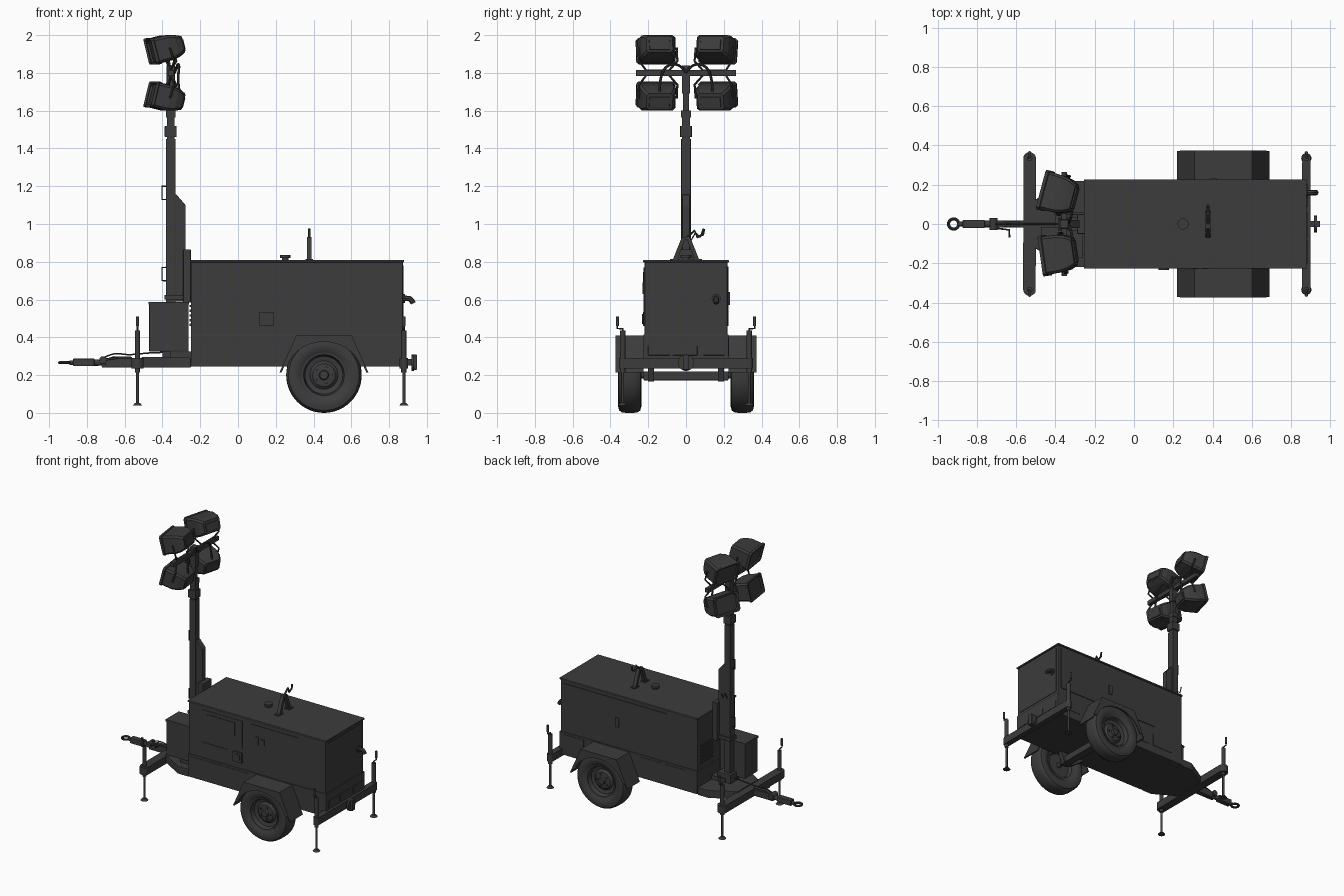
import bpy, bmesh
from math import sin, cos, pi, radians
from mathutils import Vector, Matrix

DARK = bpy.data.materials.new("dark_grey")
DARK.diffuse_color = (0.045, 0.045, 0.045, 1)


def finish(name, bm, bevel=0, smooth=False):
    bmesh.ops.recalc_face_normals(bm, faces=bm.faces[:])
    me = bpy.data.meshes.new(name)
    bm.to_mesh(me)
    bm.free()
    ob = bpy.data.objects.new(name, me)
    bpy.context.collection.objects.link(ob)
    me.materials.append(DARK)
    if bevel:
        m = ob.modifiers.new("bevel", 'BEVEL')
        m.width, m.segments = bevel, 2
    if smooth:
        bpy.ops.object.select_all(action='DESELECT')
        ob.select_set(True)
        bpy.context.view_layer.objects.active = ob
        bpy.ops.object.shade_smooth_by_angle(angle=radians(35))
    return ob


def box(name, x0, x1, y0, y1, z0, z1, bevel=0):
    bm = bmesh.new()
    bmesh.ops.create_cube(bm, size=1)
    for v in bm.verts:
        v.co = Vector(((x0 + x1) / 2 + v.co.x * (x1 - x0), (y0 + y1) / 2 + v.co.y * (y1 - y0),
                       (z0 + z1) / 2 + v.co.z * (z1 - z0)))
    return finish(name, bm, bevel)


def prism(name, pts, axis, a, b, bevel=0):
    # outline in the plane across the axis, extruded from a to b
    put = {'x': lambda p, t: (t, p[0], p[1]), 'y': lambda p, t: (p[0], t, p[1]),
           'z': lambda p, t: (p[0], p[1], t)}[axis]
    bm = bmesh.new()
    f = bm.faces.new([bm.verts.new(put(p, a)) for p in pts])
    ext = bmesh.ops.extrude_face_region(bm, geom=[f])['geom']
    bmesh.ops.translate(bm, vec=put((0, 0), b - a), verts=[g for g in ext if isinstance(g, bmesh.types.BMVert)])
    return finish(name, bm, bevel)


def cyl(name, p0, p1, r, r2=None, n=20):
    p0, p1 = Vector(p0), Vector(p1)
    d = p1 - p0
    bm = bmesh.new()
    mat = Matrix.Translation((p0 + p1) / 2) @ d.to_track_quat('Z', 'Y').to_matrix().to_4x4()
    bmesh.ops.create_cone(bm, cap_ends=True, segments=n, radius1=r, radius2=r if r2 is None else r2,
                          depth=d.length, matrix=mat)
    return finish(name, bm, smooth=True)


def tube(name, pts, r, curved=False):
    cu = bpy.data.curves.new(name, 'CURVE')
    cu.dimensions, cu.bevel_depth, cu.bevel_resolution, cu.use_fill_caps = '3D', r, 2, True
    sp = cu.splines.new('NURBS' if curved else 'POLY')
    sp.points.add(len(pts) - 1)
    for q, p in zip(sp.points, pts):
        q.co = (*p, 1)
    if curved:
        sp.use_endpoint_u, sp.order_u = True, 3
    ob = bpy.data.objects.new(name, cu)
    bpy.context.collection.objects.link(ob)
    bpy.ops.object.select_all(action='DESELECT')
    ob.select_set(True)
    bpy.context.view_layer.objects.active = ob
    cu.materials.append(DARK)
    bpy.ops.object.convert(target='MESH')
    bpy.ops.object.shade_smooth_by_angle(angle=radians(40))


def lathe(name, profile, centre, axis, n=48, closed=False):
    # profile of (radius, offset along axis)
    bm = bmesh.new()
    ax = Vector(axis)
    side = ax.orthogonal().normalized()
    vs = [bm.verts.new(Vector(centre) + side * r + ax * o) for r, o in profile]
    es = [bm.edges.new(e) for e in zip(vs, vs[1:] + (vs[:1] if closed else []))]
    bmesh.ops.spin(bm, geom=vs + es, cent=centre, axis=ax, angle=2 * pi, steps=n, use_merge=True)
    bmesh.ops.remove_doubles(bm, verts=bm.verts[:], dist=1e-5)
    return finish(name, bm, smooth=True)


# cabinet, sill and lid
box("cabinet", -0.25, 0.873, -0.22, 0.22, 0.41, 0.80, 0.006)
box("cabinet_lid", -0.255, 0.88, -0.227, 0.227, 0.797, 0.81, 0.004)
box("chassis_sill", -0.25, 0.88, -0.225, 0.225, 0.245, 0.415, 0.004)
prism("tow_frame", [(-0.25, -0.22), (-0.34, -0.22), (-0.51, -0.12), (-0.51, 0.12), (-0.34, 0.22), (-0.25, 0.22)],
      'z', 0.24, 0.297, 0.004)

# front side: control panel, socket, door, sill hatches
F = -0.22
for n, x0, x1, z0, z1, t in [("control_panel", -0.14, 0.19, 0.57, 0.77, 0.003), ("control_window", -0.1, 0.13, 0.645, 0.745, 0.007),
                             ("lower_slot_panel", -0.14, 0.07, 0.465, 0.53, 0.004), ("socket_plate", 0.115, 0.19, 0.46, 0.535, 0.008),
                             ("front_door", 0.265, 0.655, 0.47, 0.77, 0.004), ("door_latch", 0.30, 0.325, 0.63, 0.69, 0.010),
                             ("door_handle", 0.35, 0.375, 0.64, 0.68, 0.010), ("sill_hatch_a", -0.24, -0.165, 0.305, 0.40, 0.008),
                             ("sill_hatch_b", -0.155, 0.035, 0.305, 0.40, 0.008), ("sill_hatch_c", 0.05, 0.24, 0.305, 0.40, 0.008)]:
    box(n, x0, x1, F - t, F + 0.01, z0, z1)
cyl("socket", (0.152, F, 0.497), (0.152, F - 0.014, 0.497), 0.026)
# back side door and latch
box("back_door", 0.0, 0.85, 0.21, 0.225, 0.46, 0.775)
box("back_door_latch", 0.39, 0.42, 0.22, 0.233, 0.57, 0.64, 0.003)
for x in (-0.155, 0.05, 0.68):
    box("back_sill_hatch", x, x + 0.17, 0.22, 0.228, 0.305, 0.40)
# rear end: panel, lamps, exhaust
box("rear_panel", 0.87, 0.876, -0.195, 0.2, 0.435, 0.78)
for y0, y1 in [(-0.2, -0.085), (-0.07, 0.06), (0.09, 0.205)]:
    box("rear_light", 0.875, 0.885, y0, y1, 0.305, 0.355, 0.002)
tube("exhaust_pipe", [(0.86, 0.16, 0.605), (0.90, 0.16, 0.608), (0.918, 0.16, 0.60), (0.928, 0.16, 0.58)], 0.014, True)
cyl("exhaust_flange", (0.87, 0.16, 0.605), (0.884, 0.16, 0.605), 0.024)
# louvres on the mast end
for i in range(6):
    box("louvre", -0.256, -0.245, 0.05, 0.19, 0.46 + i * 0.025, 0.472 + i * 0.025)

# filler cap and lifting frame on the roof
cyl("filler_neck", (0.25, 0, 0.80), (0.25, 0, 0.822), 0.018)
cyl("filler_cap", (0.25, 0, 0.82), (0.25, 0, 0.836), 0.028)
for s in (-1, 1):
    prism("lifting_frame_leg", [(s * 0.07, 0.81), (s * 0.045, 0.81), (s * 0.004, 0.925), (s * 0.022, 0.93)], 'x', 0.364, 0.39)
    box("lifting_frame_foot", 0.358, 0.396, s * 0.06 - 0.025, s * 0.06 + 0.025, 0.808, 0.816)
box("lifting_frame_top", 0.364, 0.39, -0.022, 0.022, 0.915, 0.932)
tube("lifting_hook", [(0.377, 0.0, 0.925), (0.377, 0.045, 0.965), (0.377, 0.06, 0.93), (0.377, 0.09, 0.945), (0.377, 0.095, 0.975)], 0.007)

# battery box and mast base
box("battery_box", -0.47, -0.262, -0.17, -0.02, 0.325, 0.583, 0.004)
box("battery_box_base", -0.36, -0.25, -0.16, 0.06, 0.295, 0.326)
box("battery_box_lid", -0.474, -0.26, -0.174, -0.016, 0.575, 0.588)

# telescopic mast
box("mast_outer", -0.381, -0.331, -0.026, 0.026, 0.29, 1.45, 0.003)
box("mast_collar", -0.388, -0.326, -0.031, 0.031, 1.46, 1.52, 0.003)
box("mast_middle", -0.377, -0.335, -0.022, 0.022, 1.44, 1.575, 0.002)
box("mast_collar_upper", -0.38, -0.332, -0.026, 0.026, 1.565, 1.60)
box("mast_inner", -0.371, -0.341, -0.015, 0.015, 1.58, 1.83)
prism("mast_support", [(-0.335, 0.59), (-0.278, 0.59), (-0.278, 1.10), (-0.325, 1.155), (-0.335, 1.155)], 'y', -0.02, 0.02, 0.002)
box("mast_bracket", -0.29, -0.25, -0.05, 0.05, 0.585, 0.865, 0.003)
box("mast_foot", -0.40, -0.29, -0.05, 0.05, 0.295, 0.36, 0.003)
box("mast_clamp", -0.388, -0.26, -0.034, 0.034, 0.60, 0.625)
for z in (0.70, 1.13):
    tube("mast_guide_loop", [(-0.375, 0.0, z), (-0.402, 0.0, z), (-0.402, 0.0, z + 0.07), (-0.375, 0.0, z + 0.07)], 0.004)
tube("mast_hand_crank", [(-0.355, 0.02, 0.90), (-0.355, 0.05, 0.955), (-0.355, 0.075, 0.93), (-0.355, 0.09, 0.97)], 0.004)

# lamp head
box("lamp_crossbar", -0.37, -0.342, -0.265, 0.265, 1.783, 1.815, 0.002)
box("lamp_head_block", -0.378, -0.334, -0.022, 0.022, 1.69, 1.84, 0.004)
RINGS = [(-0.078, 0.084, 0.054), (-0.088, 0.088, 0.057), (-0.09, 0.104, 0.07), (-0.074, 0.104, 0.07),
         (-0.07, 0.098, 0.066), (0.0, 0.096, 0.066), (0.04, 0.088, 0.058), (0.075, 0.07, 0.044)]
for s in (-1, 1):
    for up in (-1, 1):
        yaw = radians(-15 if s > 0 else 8)
        mat = (Matrix.Translation((-0.375, s * 0.15, 1.8 + up * 0.134)) @ Matrix.Rotation(yaw, 4, 'Z')
               @ Matrix.Rotation(radians(-14 * up), 4, 'Y'))
        bm = bmesh.new()
        loops = []
        for x, w, h in RINGS:
            c = 0.012
            corner = [(w - c, -h), (w, c - h), (w, h - c), (w - c, h), (c - w, h), (-w, h - c), (-w, c - h), (c - w, -h)]
            loops.append([bm.verts.new((x, y, z)) for y, z in corner])
        for a, b in zip(loops, loops[1:]):
            for i in range(8):
                bm.faces.new((a[i], a[i - 1], b[i - 1], b[i]))
        bm.faces.new(loops[0])
        bm.faces.new(loops[-1])
        finish("floodlight", bm).matrix_world = mat
        box("floodlight_ballast", 0.055, 0.083, -0.055, 0.055, -0.032, 0.025, 0.004).matrix_world = mat
        # yoke from the crossbar to both lamp sides
        sides = [mat @ Vector((0.0, k * 0.102, 0)) for k in (-1, 1)]
        low = [Vector((-0.356, s * 0.15 + k * 0.06, 1.8 + up * 0.012)) for k in (-1, 1)]
        bend = [mat @ Vector((0.005, k * 0.102, -up * 0.075)) for k in (-1, 1)]
        tube("floodlight_yoke", [sides[0], bend[0], low[0], low[1], bend[1], sides[1]], 0.006)
    tube("lamp_cable", [(-0.335, 0, 1.80), (-0.32, s * 0.03, 1.85), (-0.31, s * 0.11, 1.84), (-0.32, s * 0.14, 1.76), (-0.31, s * 0.14, 1.70)], 0.007, True)

# wheels, fenders and axle
WX = 0.455
TYRE = [(0.115, -0.045), (0.135, -0.058), (0.165, -0.062), (0.187, -0.056), (0.197, -0.042), (0.2, -0.02), (0.2, 0.02),
        (0.197, 0.042), (0.187, 0.056), (0.165, 0.062), (0.135, 0.058), (0.115, 0.045)]
RIM = [(0, 0.045), (0.022, 0.045), (0.026, 0.03), (0.06, 0.026), (0.075, 0.012), (0.1, 0.018), (0.108, 0.05), (0.12, 0.052),
       (0.12, -0.05), (0.1, -0.045), (0.09, -0.02), (0, -0.02)]
for s in (-1, 1):
    c, ax = (WX, s * 0.298, 0.2), (0, s, 0)
    lathe("tyre", TYRE, c, ax, 56, True)
    lathe("wheel_rim", RIM, c, ax, 40)
    for i in range(5):
        a = i * 2 * pi / 5
        p = Vector((WX + 0.043 * cos(a), s * 0.32, 0.2 + 0.043 * sin(a)))
        cyl("wheel_nut", p, p + Vector((0, s * 0.014, 0)), 0.007, n=6)
    out = [(-0.235, 0.215), (-0.147, 0.41), (0.147, 0.41), (0.235, 0.215)]
    inn = [(0.224, 0.215), (0.14, 0.401), (-0.14, 0.401), (-0.224, 0.215)]
    prism("fender", [(WX + x, z) for x, z in out + inn], 'y', s * 0.225, s * 0.373)
    arch = [(0.2 * cos(radians(a)), 0.2 + 0.177 * sin(radians(a))) for a in range(15, 166, 10)]
    prism("fender_skirt", [(WX + x, z) for x, z in [(-0.22, 0.246)] + out[1:3] + [(0.22, 0.246)] + arch], 'y', s * 0.366, s * 0.374)
    prism("suspension_arm", [(0.30, 0.25), (0.42, 0.165), (0.49, 0.165), (0.52, 0.25)], 'y', s * 0.17, s * 0.20)
cyl("axle_stub", (WX, -0.29, 0.2), (WX, 0.29, 0.2), 0.018)
box("axle_beam", WX - 0.03, WX + 0.03, -0.225, 0.225, 0.172, 0.22, 0.004)

# stabiliser beams with screw jacks
for tag, x, hw in (("front", -0.532, 0.033), ("rear", 0.878, 0.022)):
    outline = [(x + hw * cos(radians(a)), (0.333 if a < 180 else -0.333) + hw * sin(radians(a)))
               for a in list(range(0, 180, 20)) + list(range(180, 360, 20))]
    prism(tag + "_stabiliser_beam", outline, 'z', 0.235, 0.29)
    for s in (-1, 1):
        y = s * 0.335
        cyl(tag + "_jack_sleeve", (x, y, 0.215), (x, y, 0.435), 0.014)
        cyl(tag + "_jack_screw", (x, y, 0.045), (x, y, 0.23), 0.008)
        cyl(tag + "_jack_foot", (x, y, 0.038), (x, y, 0.052), 0.026, 0.014)
        tube(tag + "_jack_crank", [(x, y, 0.42), (x, y, 0.445), (x, y + s * 0.028, 0.447), (x, y + s * 0.028, 0.48)], 0.005)
        cyl(tag + "_jack_grip", (x, y + s * 0.028, 0.46), (x, y + s * 0.028, 0.51), 0.008)

# drawbar with towing eye, brake lever and cable
box("drawbar", -0.70, -0.50, -0.018, 0.018, 0.245, 0.29, 0.003)
prism("drawbar_gusset", [(-0.72, 0.24), (-0.56, 0.24), (-0.56, 0.297), (-0.66, 0.30), (-0.73, 0.275)], 'y', -0.012, 0.012)
cyl("drawbar_sleeve", (-0.77, 0, 0.266), (-0.66, 0, 0.268), 0.017)
box("coupling_block", -0.873, -0.76, -0.021, 0.021, 0.247, 0.288, 0.005)
lathe("towing_eye", [(0.026 + 0.008 * cos(i * pi / 4), 0.008 * sin(i * pi / 4)) for i in range(8)],
      (-0.919, 0, 0.266), (0, 0, 1), 28, True)
cyl("towing_eye_shank", (-0.893, 0, 0.266), (-0.865, 0, 0.266), 0.012)
cyl("brake_pivot", (-0.715, -0.03, 0.28), (-0.715, 0.03, 0.28), 0.02)
tube("brake_lever", [(-0.715, -0.02, 0.28), (-0.635, -0.03, 0.292), (-0.635, -0.07, 0.292)], 0.005)
tube("breakaway_cable", [(-0.715, 0.0, 0.29), (-0.66, 0.0, 0.32), (-0.58, 0.0, 0.305), (-0.46, 0.0, 0.32), (-0.38, 0.0, 0.32)], 0.004, True)

# rear coupling
box("rear_hitch_bar", 0.87, 0.93, -0.015, 0.015, 0.25, 0.285)
cyl("rear_hitch_disc", (0.918, 0, 0.265), (0.932, 0, 0.265), 0.043)
box("rear_hitch_jaw", 0.93, 0.948, -0.016, 0.016, 0.228, 0.308, 0.003)
